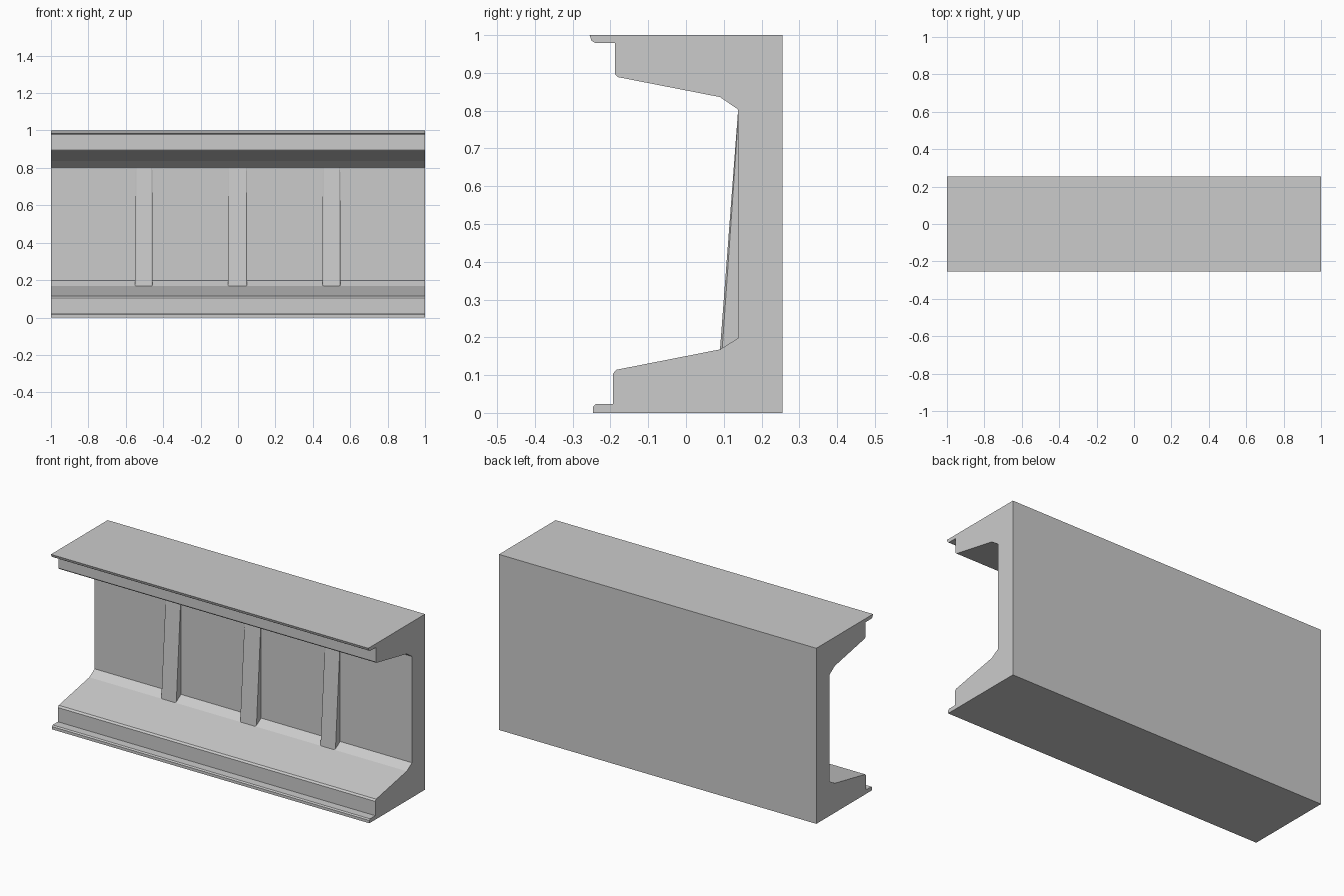
import bpy, bmesh

if "Cube" in bpy.data.objects:
    bpy.data.objects.remove(bpy.data.objects["Cube"])


def mesh_object(name, bm):
    bmesh.ops.recalc_face_normals(bm, faces=bm.faces[:])
    mesh = bpy.data.meshes.new(name)
    bm.to_mesh(mesh)
    bm.free()
    obj = bpy.data.objects.new(name, mesh)
    bpy.context.collection.objects.link(obj)
    return obj


def loft(name, start, end):
    """Solid between two matching loops of points."""
    bm = bmesh.new()
    a = [bm.verts.new(p) for p in start]
    b = [bm.verts.new(p) for p in end]
    bm.faces.new(a)
    bm.faces.new(b)
    for i in range(len(a)):
        j = (i + 1) % len(a)
        bm.faces.new((a[i], a[j], b[j], b[i]))
    return mesh_object(name, bm)


# Wall panel: C-shaped (y, z) profile with stepped lips, run along x
profile = [
    (0.255, 0), (0.255, 1), (-0.255, 1), (-0.25, 0.985), (-0.24, 0.979),
    (-0.188, 0.979), (-0.188, 0.896), (-0.181, 0.889), (0.09, 0.836),
    (0.138, 0.803), (0.138, 0.198), (0.09, 0.168), (-0.185, 0.114),
    (-0.193, 0.104), (-0.193, 0.023), (-0.24, 0.023), (-0.246, 0.016),
    (-0.246, 0),
]
loft("wall_panel", [(-1, y, z) for y, z in profile], [(1, y, z) for y, z in profile])

# Tapered ribs: chamfered front, fading into the wall at the top
FRONT, WALL, BACK, CHAMFER = 0.09, 0.138, 0.15, 0.006
for name, x, w in (("left_rib", -0.503, 0.047), ("middle_rib", -0.002, 0.051),
                   ("right_rib", 0.5, 0.047)):
    outline = [(-w, BACK), (-w, FRONT + CHAMFER), (-w + CHAMFER, FRONT),
               (w - CHAMFER, FRONT), (w, FRONT + CHAMFER), (w, BACK)]
    bottom = [(x + dx, y, 0.168 + (y - FRONT) * 0.625) for dx, y in outline]
    top = [(x + dx, max(y, WALL), 0.803) for dx, y in outline]
    # keep the chamfer just behind the front face at the top
    top[1] = (top[1][0], WALL + 0.002, 0.803)
    top[4] = (top[4][0], WALL + 0.002, 0.803)
    loft(name, bottom, top)
